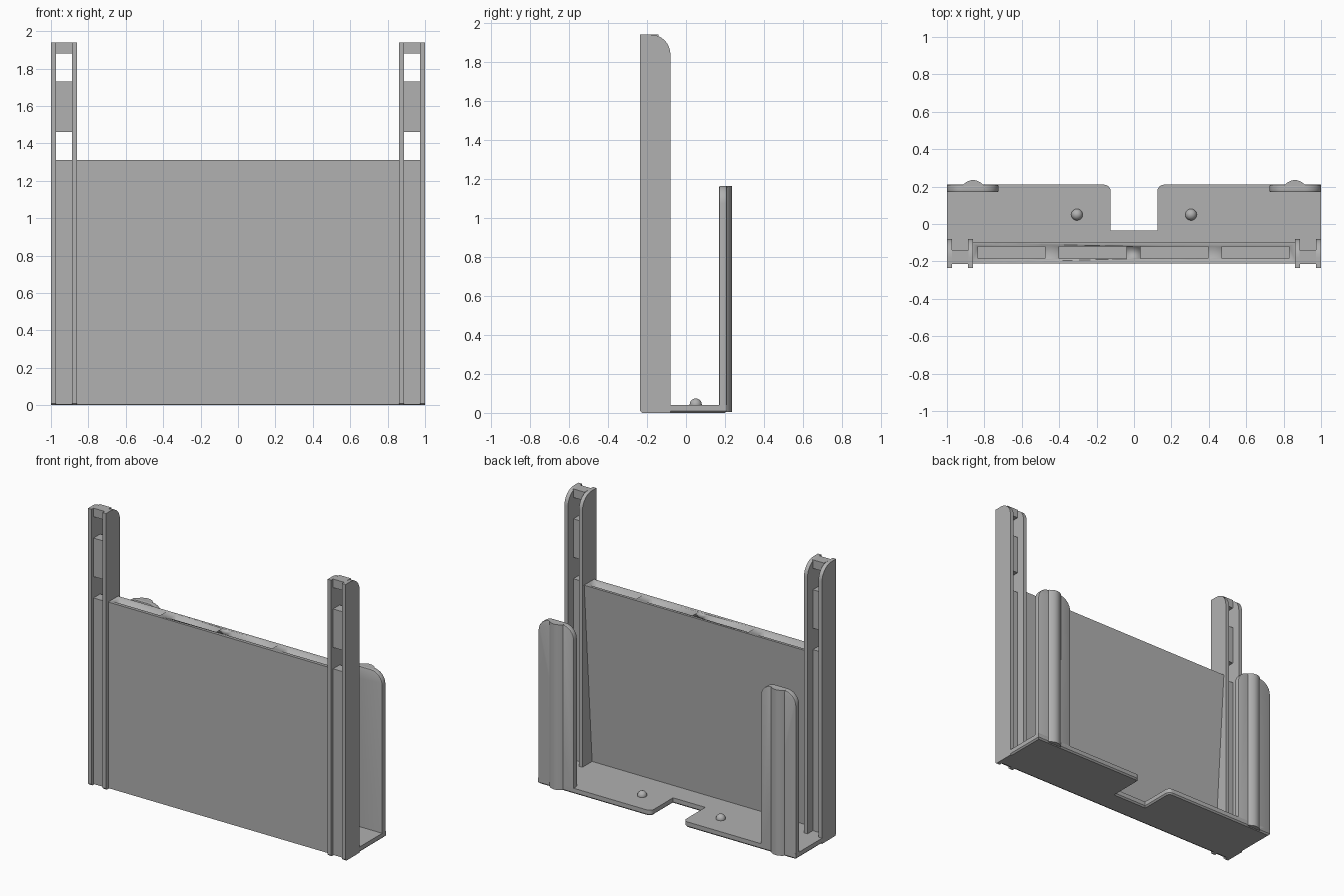
import bpy, bmesh
from math import sin, cos, pi
from mathutils import Vector

old = bpy.data.objects.get("Cube")
if old:
    bpy.data.objects.remove(old, do_unlink=True)

# One grey plastic for everything
grey = bpy.data.materials.new("grey_plastic")
grey.use_nodes = True
grey.diffuse_color = (0.44, 0.44, 0.44, 1)
grey.node_tree.nodes["Principled BSDF"].inputs["Base Color"].default_value = grey.diffuse_color

# How a profile point (a, b) and an extrusion depth d become a position
AXES = {
    "x": lambda a, b, d: (d, a, b),
    "y": lambda a, b, d: (a, d, b),
    "z": lambda a, b, d: (a, b, d),
}


def arc(cx, cy, r, start, end, steps=8):
    angles = [start + (end - start) * i / steps for i in range(steps + 1)]
    return [(cx + r * cos(t), cy + r * sin(t)) for t in angles]


def add_prism(bm, profile, axis, lo, hi):
    place = AXES[axis]
    rings = [[bm.verts.new(place(a, b, d)) for a, b in profile] for d in (lo, hi)]
    faces = [bm.faces.new(rings[0]), bm.faces.new(rings[1][::-1])]
    n = len(profile)
    for i in range(n):
        j = (i + 1) % n
        faces.append(bm.faces.new((rings[0][i], rings[1][i], rings[1][j], rings[0][j])))
    bmesh.ops.recalc_face_normals(bm, faces=faces)


def rect(x0, x1, y0, y1):
    return [(x0, y0), (x1, y0), (x1, y1), (x0, y1)]


def finish(bm, name, side=1):
    if side < 0:
        for v in bm.verts:
            v.co.x = -v.co.x
    bmesh.ops.recalc_face_normals(bm, faces=bm.faces[:])
    mesh = bpy.data.meshes.new(name)
    bm.to_mesh(mesh)
    bm.free()
    mesh.materials.append(grey)
    obj = bpy.data.objects.new(name, mesh)
    bpy.context.collection.objects.link(obj)
    bpy.ops.object.select_all(action="DESELECT")
    obj.select_set(True)
    bpy.context.view_layer.objects.active = obj
    bpy.ops.object.shade_smooth_by_angle(angle=pi / 6)
    return obj


# Base plate with a notch at the back and a chamfered underside
BASE_TOP, BACK, FRONT = 0.04, 0.21, -0.21
NOTCH, R = 0.125, 0.035
outline = [(-1, FRONT), (1, FRONT), (1, BACK)]
outline += arc(NOTCH + R, BACK - R, R, pi / 2, pi)
outline += [(NOTCH, -0.035), (-NOTCH, -0.035)]
outline += arc(-NOTCH - R, BACK - R, R, 0, pi / 2)
outline += [(-1, BACK)]
bm = bmesh.new()
add_prism(bm, outline, "z", 0, BASE_TOP)
under = [e for e in bm.edges if all(v.co.z < 0.001 for v in e.verts)]
bmesh.ops.bevel(bm, geom=under, offset=0.01, segments=1, affect="EDGES")
finish(bm, "base_plate")

# Front panel: a wedge that thickens upward, with four pockets in its top
PANEL_TOP = 1.31
bm = bmesh.new()
wedge = [(FRONT, 0.005), (-0.19, 0.005), (-0.1, PANEL_TOP), (FRONT, PANEL_TOP)]
add_prism(bm, wedge, "x", -0.87, 0.87)
panel = finish(bm, "front_panel")

bm = bmesh.new()
for i in range(4):
    x = -0.655 + i * 0.435
    add_prism(bm, rect(x - 0.18, x + 0.18, -0.185, -0.12), "z", PANEL_TOP - 0.12, PANEL_TOP + 0.1)
cutter = finish(bm, "pocket_cutter")
cutter.hide_render = True
bpy.context.view_layer.objects.active = panel
cut = panel.modifiers.new("pockets", "BOOLEAN")
cut.operation, cut.object, cut.solver = "DIFFERENCE", cutter, "EXACT"
bpy.ops.object.modifier_apply(modifier=cut.name)
bpy.data.objects.remove(cutter, do_unlink=True)

POST_TOP, POST_BACK, LIP = 1.94, -0.08, -0.235
CLIP_TOP = 1.165
for side, label in ((1, "left"), (-1, "right")):
    # Post: two rounded flanges joined by a web with two windows
    bm = bmesh.new()
    flange = [(LIP, 0.01), (LIP + 0.01, 0), (POST_BACK, 0)]
    flange += arc(POST_BACK - 0.1, POST_TOP - 0.1, 0.1, 0, pi / 2)
    flange += [(LIP, POST_TOP)]
    for x0, x1 in ((0.86, 0.887), (0.972, 1)):
        add_prism(bm, flange, "x", x0, x1)
    for z0, z1 in ((0.005, PANEL_TOP), (1.46, 1.73), (1.88, POST_TOP)):
        add_prism(bm, rect(0.885, 0.974, -0.213, -0.14), "z", z0, z1)
    finish(bm, label + "_post", side)

    # Back clip: upright tab with rounded top corners
    bm = bmesh.new()
    r = 0.09
    tab = [(0.725, 0.01), (1, 0.01)]
    tab += arc(1 - r, CLIP_TOP - r, r, 0, pi / 2)
    tab += arc(0.725 + r, CLIP_TOP - r, r, pi / 2, pi)
    add_prism(bm, tab, "y", 0.17, BACK)
    rims = [e for e in bm.edges if abs(e.verts[0].co.y - e.verts[1].co.y) < 0.001
            and max(v.co.z for v in e.verts) > 0.02]
    bmesh.ops.bevel(bm, geom=rims, offset=0.007, segments=2, affect="EDGES", profile=0.5)
    finish(bm, label + "_back_clip", side)

    # Rounded rib running up the outside of the clip
    bm = bmesh.new()
    rib = [(0.805, 0.2)]
    for i in range(17):
        t = i / 16
        rib.append((0.805 + 0.11 * t, BACK - 0.002 + 0.027 * sin(pi * t) ** 0.8))
    rib.append((0.915, 0.2))
    add_prism(bm, rib, "z", 0.005, CLIP_TOP)
    finish(bm, label + "_clip_rib", side)

    # Small round nub on the base
    bm = bmesh.new()
    bmesh.ops.create_uvsphere(bm, u_segments=20, v_segments=12, radius=0.031)
    bmesh.ops.translate(bm, verts=bm.verts[:], vec=Vector((0.305, 0.05, 0.043)))
    finish(bm, label + "_nub", side)
